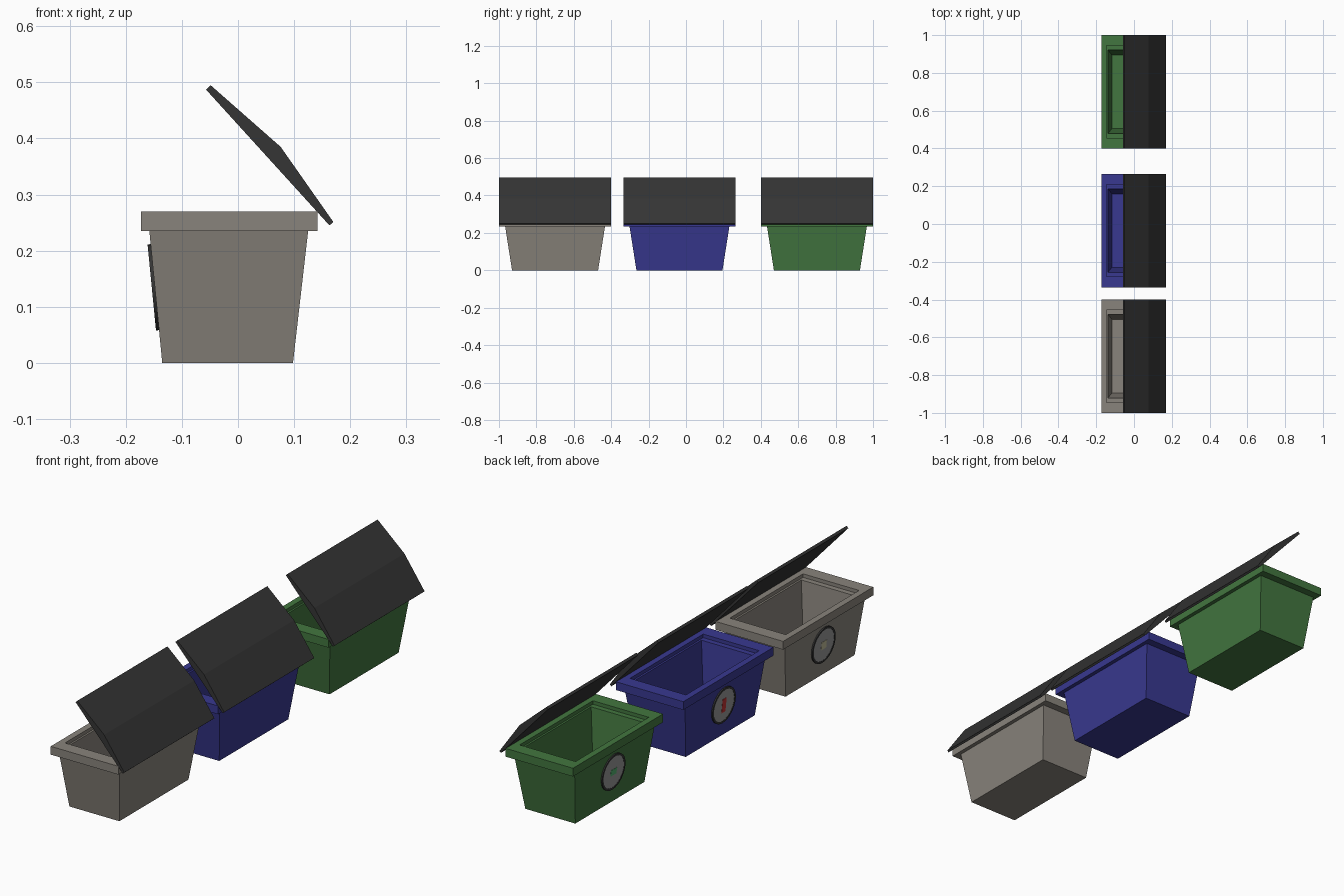
import bpy, bmesh, math
from mathutils import Vector, Matrix

if "Cube" in bpy.data.objects:
    bpy.data.objects.remove(bpy.data.objects["Cube"])


def material(name, rgb):
    m = bpy.data.materials.new(name)
    m.diffuse_color = (*rgb, 1)
    m.use_nodes = True
    m.node_tree.nodes["Principled BSDF"].inputs["Base Color"].default_value = m.diffuse_color
    return m


def add_object(name, bm, mat):
    bmesh.ops.recalc_face_normals(bm, faces=bm.faces)
    mesh = bpy.data.meshes.new(name)
    bm.to_mesh(mesh)
    bm.free()
    mesh.materials.append(mat)
    ob = bpy.data.objects.new(name, mesh)
    bpy.context.collection.objects.link(ob)
    return ob


# Bin cross-section as stacked rectangles: (x min, x max, half length, z)
BIN_RINGS = [
    (-0.135, 0.098, 0.230, 0.0),      # base
    (-0.158, 0.125, 0.267, 0.235),    # top of outer wall
    (-0.173, 0.142, 0.300, 0.235),    # rim underside
    (-0.173, 0.142, 0.300, 0.270),    # rim top
    (-0.146, 0.115, 0.244, 0.270),    # opening
    (-0.146, 0.115, 0.244, 0.255),    # ledge, outer edge
    (-0.138, 0.107, 0.221, 0.255),    # ledge, inner edge
    (-0.117, 0.080, 0.195, 0.018),    # inner floor
]


def make_bin(name, y, mat):
    bm = bmesh.new()
    rings = [[bm.verts.new((px, y + py, z)) for px, py in
              ((x0, -h), (x1, -h), (x1, h), (x0, h))] for x0, x1, h, z in BIN_RINGS]
    for a, b in zip(rings, rings[1:]):
        for i in range(4):
            j = (i + 1) % 4
            bm.faces.new((a[i], a[j], b[j], b[i]))
    bm.faces.new(rings[0])
    bm.faces.new(rings[-1])
    return add_object(name, bm, mat)


# Open lid: side profile in x, z
LID_PROFILE = [(-0.057, 0.487), (-0.049, 0.495), (0.076, 0.385),
               (0.170, 0.251), (0.163, 0.245)]


def make_lid(name, y, mat):
    bm = bmesh.new()
    ends = [[bm.verts.new((x, y + s, z)) for x, z in LID_PROFILE] for s in (-0.3, 0.3)]
    n = len(LID_PROFILE)
    for i in range(n):
        j = (i + 1) % n
        bm.faces.new((ends[0][i], ends[0][j], ends[1][j], ends[1][i]))
    for end in ends:
        bm.faces.new(end)
    return add_object(name, bm, mat)


# Badge frame: local z points out of the sloped wall, local x runs along it
OUT = Vector((-1, 0, -0.098)).normalized()
ALONG = Vector((0, 1, 0))
UP = OUT.cross(ALONG)


def badge_matrix(y):
    m = Matrix((ALONG, UP, OUT)).transposed()
    if m.determinant() < 0:
        m = Matrix((ALONG, -UP, OUT)).transposed()
    return Matrix.Translation((-0.1482, y, 0.135)) @ m.to_4x4()


def make_ring(name, y, mat):
    bm = bmesh.new()
    profile = ((0.077, 0.0), (0.077, 0.0055), (0.068, 0.0055), (0.068, 0.0))
    n = 32
    loops = [[bm.verts.new((r * math.cos(2 * math.pi * i / n),
                            r * math.sin(2 * math.pi * i / n), d))
              for i in range(n)] for r, d in profile]
    for k in range(4):
        a, b = loops[k], loops[(k + 1) % 4]
        for i in range(n):
            j = (i + 1) % n
            bm.faces.new((a[i], a[j], b[j], b[i]))
    bm.transform(badge_matrix(y))
    return add_object(name, bm, mat)


def make_disc(name, y, mat):
    bm = bmesh.new()
    bmesh.ops.create_cone(bm, cap_ends=True, segments=32, radius1=0.068,
                          radius2=0.068, depth=0.0045,
                          matrix=Matrix.Translation((0, 0, 0.00225)))
    bm.transform(badge_matrix(y))
    return add_object(name, bm, mat)


def make_patch(name, y, size, mat):
    bm = bmesh.new()
    bmesh.ops.create_cube(bm, size=1)
    bm.transform(badge_matrix(y) @ Matrix.Translation((0, 0, 0.004))
                 @ Matrix.Diagonal((*size, 0.0024, 1)))
    return add_object(name, bm, mat)


lid_mat = material("dark_plastic", (0.035, 0.035, 0.035))
disc_mat = material("badge_grey", (0.30, 0.30, 0.30))

# (colour name, centre y, body colour, badge patch colour, patch size)
BINS = [
    ("grey", -0.70, (0.25, 0.23, 0.20), (0.50, 0.47, 0.30), (0.034, 0.034)),
    ("blue", -0.035, (0.04, 0.04, 0.28), (0.50, 0.03, 0.03), (0.026, 0.060)),
    ("green", 0.70, (0.055, 0.18, 0.05), (0.08, 0.40, 0.15), (0.040, 0.026)),
]

for colour, y, body, patch, size in BINS:
    make_bin(colour + "_bin_body", y, material(colour + "_plastic", body))
    make_lid(colour + "_bin_lid", y, lid_mat)
    make_ring(colour + "_badge_ring", y, lid_mat)
    make_disc(colour + "_badge_disc", y, disc_mat)
    make_patch(colour + "_badge_patch", y, size, material(colour + "_patch", patch))
